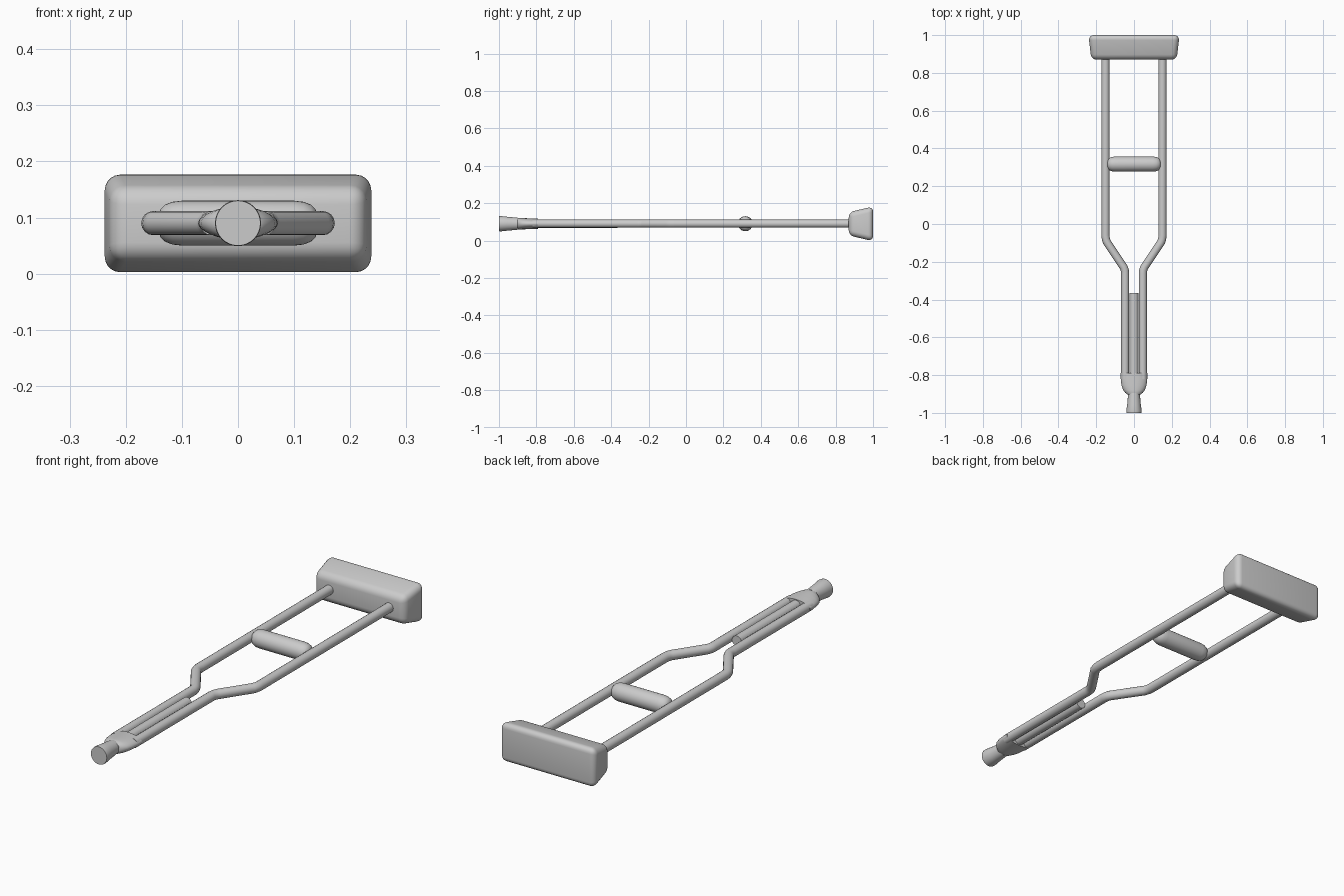
import bpy, bmesh, math

if "Cube" in bpy.data.objects:
    bpy.data.objects.remove(bpy.data.objects["Cube"])

ZC = 0.09  # height of the crutch's centre plane


def finish(bm, name, angle=40):
    bmesh.ops.recalc_face_normals(bm, faces=bm.faces)
    me = bpy.data.meshes.new(name)
    bm.to_mesh(me)
    bm.free()
    ob = bpy.data.objects.new(name, me)
    bpy.context.collection.objects.link(ob)
    bpy.ops.object.select_all(action='DESELECT')
    bpy.context.view_layer.objects.active = ob
    ob.select_set(True)
    bpy.ops.object.shade_smooth_by_angle(angle=math.radians(angle))
    return ob


def loft(name, sections, axis='y', centre=(0, 0, ZC), sides=32):
    """Elliptical rings (position, half width, half height) along an axis."""
    bm = bmesh.new()
    rings = []
    for p, a, b in sections:
        ring = []
        for i in range(sides):
            t = 2 * math.pi * i / sides
            u, w = a * math.cos(t), b * math.sin(t)
            x, y = (u, p) if axis == 'y' else (p, u)
            ring.append(bm.verts.new((centre[0] + x, centre[1] + y, centre[2] + w)))
        rings.append(ring)
    for r, s in zip(rings, rings[1:]):
        for i in range(sides):
            j = (i + 1) % sides
            bm.faces.new((r[i], r[j], s[j], s[i]))
    bm.faces.new(rings[0])
    bm.faces.new(rings[-1])
    return finish(bm, name)


def tube(name, points, radius):
    cu = bpy.data.curves.new(name, 'CURVE')
    cu.dimensions = '3D'
    cu.bevel_depth = radius
    cu.bevel_resolution = 6
    cu.use_fill_caps = True
    sp = cu.splines.new('POLY')
    sp.points.add(len(points) - 1)
    for pt, (x, y) in zip(sp.points, points):
        pt.co = (x, y, ZC, 1)
    sp.use_smooth = True
    ob = bpy.data.objects.new(name, cu)
    bpy.context.collection.objects.link(ob)
    return ob


# underarm pad: tapered, rounded block
bm = bmesh.new()
bmesh.ops.create_cube(bm, size=2)
for v in bm.verts:
    back = v.co.y > 0
    v.co.x *= 0.241 if back else 0.226
    v.co.z = 0.0895 + v.co.z * (0.0925 if back else 0.062)
    v.co.y = 1.0 if back else 0.87
bmesh.ops.bevel(bm, geom=bm.edges[:], offset=0.028, offset_type='OFFSET',
                segments=5, profile=0.5, affect='EDGES')
finish(bm, "underarm_pad")

# side rails, bent inward towards the foot
for side, label in ((-1, "left"), (1, "right")):
    path = [(0.151, 0.9), (0.151, -0.06), (0.149, -0.08), (0.143, -0.097),
            (0.056, -0.227), (0.049, -0.243), (0.047, -0.26), (0.047, -0.82)]
    tube(label + "_rail", [(side * x, y) for x, y in path], 0.0215)

# hand grip: round bar with softened ends
half = [(0.10, 0.040), (0.117, 0.038), (0.130, 0.033), (0.138, 0.025), (0.142, 0.015)]
grip = [(-p, r, r) for p, r in reversed(half)] + [(p, r, r) for p, r in half]
loft("hand_grip", grip, axis='x', centre=(0, 0.317, ZC))

# extension post between the rails
loft("extension_post", [(-0.93, 0.0235, 0.0235), (-0.365, 0.0235, 0.0235)])

# collar that gathers the rails
loft("collar", [(-0.79, 0.071, 0.027), (-0.825, 0.070, 0.028), (-0.855, 0.066, 0.0295),
                (-0.878, 0.058, 0.030), (-0.893, 0.047, 0.030), (-0.902, 0.036, 0.028)])

# flared rubber tip
loft("rubber_tip", [(-0.895, 0.031, 0.031), (-0.91, 0.032, 0.033),
                    (-0.955, 0.036, 0.037), (-0.99, 0.041, 0.041), (-1.0, 0.040, 0.040)])
